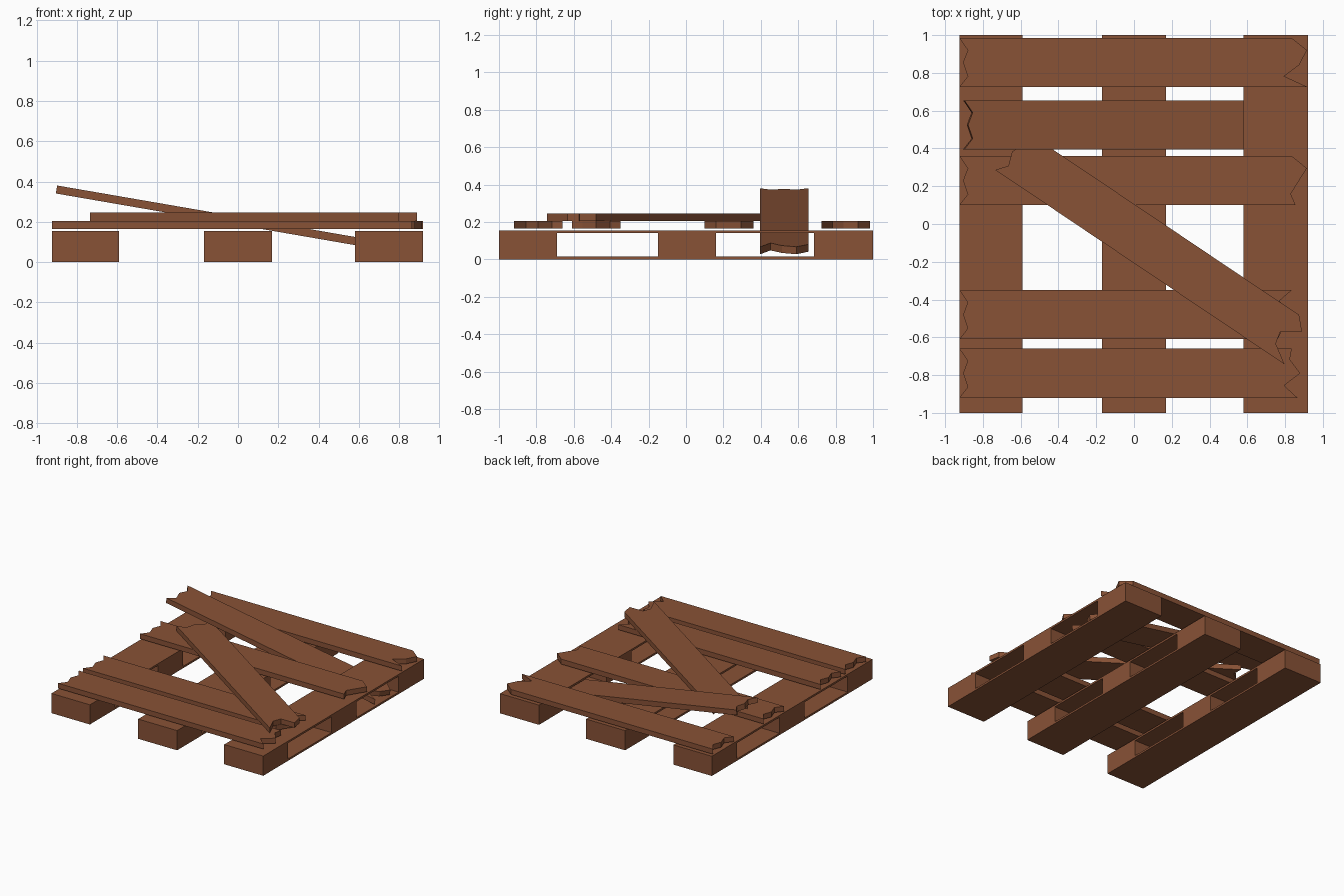
import bpy, bmesh, math
from mathutils import Matrix

if "Cube" in bpy.data.objects:
    bpy.data.objects.remove(bpy.data.objects["Cube"])

wood = bpy.data.materials.new("brown_wood")
wood.diffuse_color = (0.25, 0.085, 0.037, 1)
wood.use_nodes = True
wood.node_tree.nodes["Principled BSDF"].inputs["Base Color"].default_value = wood.diffuse_color


def finish(bm, name, matrix=Matrix()):
    bmesh.ops.recalc_face_normals(bm, faces=bm.faces)
    me = bpy.data.meshes.new(name)
    bm.to_mesh(me)
    bm.free()
    me.materials.append(wood)
    ob = bpy.data.objects.new(name, me)
    ob.matrix_world = matrix
    bpy.context.collection.objects.link(ob)


def extrude(bm, vec):
    ext = bmesh.ops.extrude_face_region(bm, geom=bm.faces[:])["geom"]
    verts = [g for g in ext if isinstance(g, bmesh.types.BMVert)]
    bmesh.ops.translate(bm, verts=verts, vec=vec)


# Stringers: side profile with two open windows, extruded across x
def stringer(name, x0, x1):
    ys = [-1, -0.69, -0.15, 0.16, 0.685, 1]
    zs = [0, 0.015, 0.14, 0.155]
    bm = bmesh.new()
    grid = [[bm.verts.new((x0, y, z)) for z in zs] for y in ys]
    for i in range(5):
        for j in range(3):
            if j == 1 and i in (1, 3):
                continue
            bm.faces.new((grid[i][j], grid[i + 1][j],
                          grid[i + 1][j + 1], grid[i][j + 1]))
    extrude(bm, (x1 - x0, 0, 0))
    finish(bm, name)


stringer("left_stringer", -0.925, -0.59)
stringer("middle_stringer", -0.17, 0.17)
stringer("right_stringer", 0.58, 0.92)

# Slats: broken-ended boards; ends are (x, fraction of width from the back edge)
W, T = 0.26, 0.04
LEFT = [(-0.925, 0), (-0.88, 0.25), (-0.905, 0.5), (-0.88, 0.78), (-0.925, 1)]
BREAK = [(0.835, 0), (0.915, 0.25), (0.875, 0.55), (0.795, 0.78), (0.92, 1)]


def slat(name, right, matrix):
    bm = bmesh.new()
    outline = LEFT + right[::-1]
    bm.faces.new([bm.verts.new((x, W / 2 - f * W, -T / 2)) for x, f in outline])
    extrude(bm, (0, 0, T))
    finish(bm, name, matrix)


flat = [
    ("back_slat", 0.855, BREAK),
    ("middle_slat", 0.23,
     [(0.835, 0), (0.915, 0.25), (0.83, 0.77), (0.855, 1)]),
    ("inner_front_slat", -0.48,
     [(0.835, 0), (0.77, 0.22), (0.84, 0.5), (0.79, 0.78), (0.76, 1)]),
    ("front_slat", -0.79,
     [(0.835, 0), (0.825, 0.22), (0.88, 0.5), (0.795, 0.75), (0.865, 1)]),
]
for name, y, right in flat:
    slat(name, right, Matrix.Translation((0, y, 0.185)))

# Loose slat tipped down through the right stringer
slat("tilted_slat", BREAK,
     Matrix.Translation((0.01, 0.525, 0.203)) @ Matrix.Rotation(math.radians(9.8), 4, 'Y'))

# Loose slat lying diagonally on top
slat("diagonal_slat",
     [(0.838, 0), (0.90, 0.25), (0.805, 0.5), (0.82, 0.75), (0.92, 1)],
     Matrix.Translation((0.106, -0.122, 0.225)) @ Matrix.Rotation(math.radians(-33.9), 4, 'Z'))
